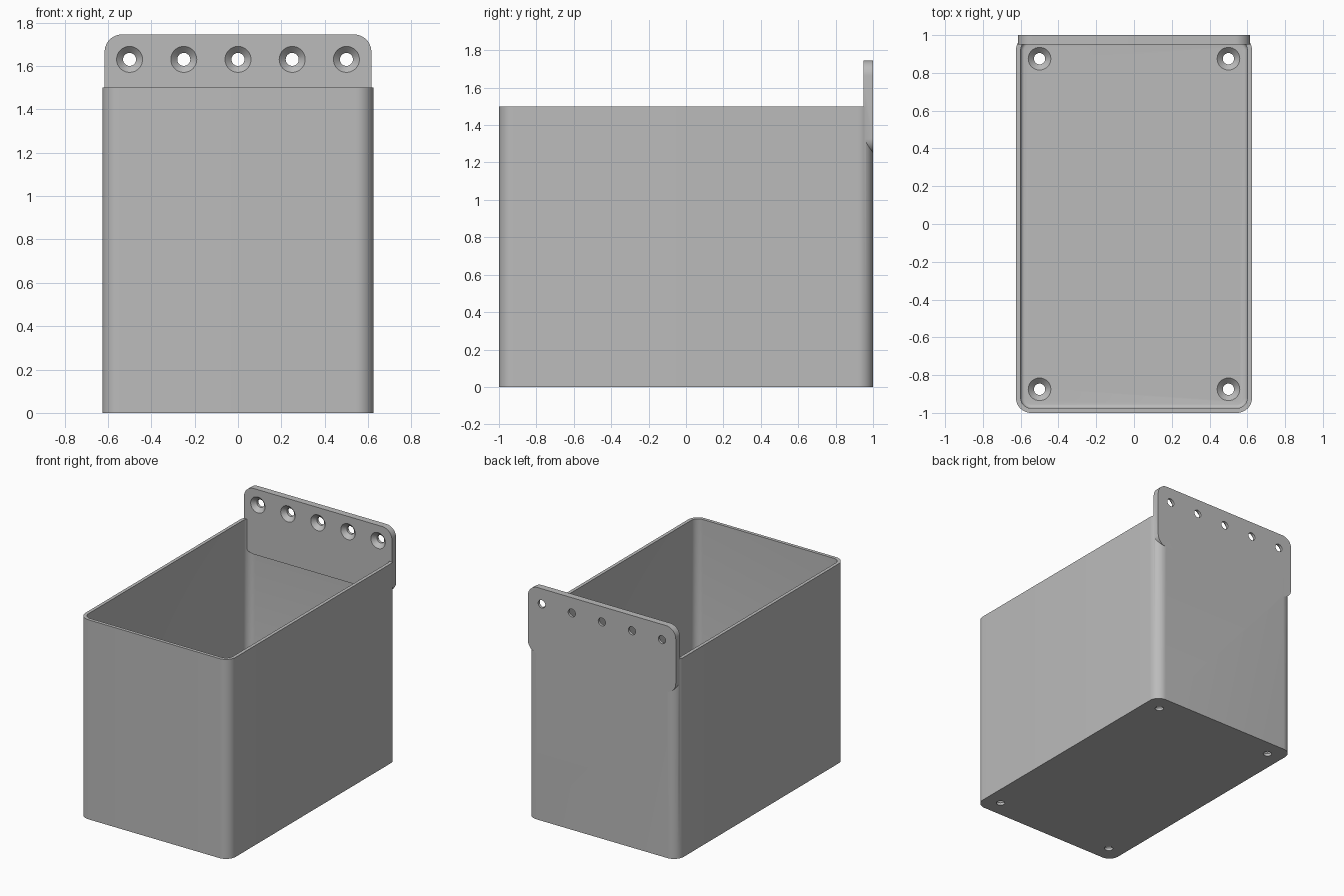
import bpy, bmesh, math

default = bpy.data.objects.get("Cube")
if default:
    bpy.data.objects.remove(default, do_unlink=True)

grey = bpy.data.materials.new("grey plastic")
grey.use_nodes = True
colour = (0.5, 0.5, 0.5, 1)
grey.diffuse_color = colour
grey.node_tree.nodes["Principled BSDF"].inputs["Base Color"].default_value = colour


def add_object(name, bm):
    bmesh.ops.recalc_face_normals(bm, faces=bm.faces)
    mesh = bpy.data.meshes.new(name)
    bm.to_mesh(mesh)
    bm.free()
    mesh.materials.append(grey)
    ob = bpy.data.objects.new(name, mesh)
    bpy.context.collection.objects.link(ob)
    return ob


def rounded_block(name, lo, hi, radius, axis, floor_fillet=0):
    """Block whose edges parallel to one axis are rounded."""
    bm = bmesh.new()
    bmesh.ops.create_cube(bm, size=1)
    for v in bm.verts:
        v.co = [lo[i] if v.co[i] < 0 else hi[i] for i in range(3)]
    edges = [e for e in bm.edges
             if abs((e.verts[0].co - e.verts[1].co)[axis]) > 1e-4]
    bmesh.ops.bevel(bm, geom=edges, offset=radius, segments=12,
                    profile=0.5, affect='EDGES')
    if floor_fillet:
        rim = [e for e in bm.edges
               if all(abs(v.co.z - lo[2]) < 1e-4 for v in e.verts)]
        bmesh.ops.bevel(bm, geom=rim, offset=floor_fillet, segments=4,
                        profile=0.5, affect='EDGES')
    return add_object(name, bm)


def screw_cutter(name, location, tilt):
    """Countersunk hole revolved about its axis, head end at +z."""
    profile = [(0.03, -0.08), (0.03, 0.02), (0.06, 0.05), (0.06, 0.07)]
    n = 32
    bm = bmesh.new()
    rings = [[bm.verts.new((r * math.cos(i * math.tau / n),
                            r * math.sin(i * math.tau / n), z))
              for i in range(n)] for r, z in profile]
    for a, b in zip(rings, rings[1:]):
        for i in range(n):
            j = (i + 1) % n
            bm.faces.new((a[i], a[j], b[j], b[i]))
    bm.faces.new(rings[0])
    bm.faces.new(rings[-1])
    ob = add_object(name, bm)
    ob.location = location
    ob.rotation_euler.x = tilt
    return ob


def combine(target, tool, operation):
    mod = target.modifiers.new("combine", 'BOOLEAN')
    mod.object = tool
    mod.operation = operation
    mod.solver = 'EXACT'
    bpy.context.view_layer.update()
    bpy.ops.object.select_all(action='DESELECT')
    bpy.context.view_layer.objects.active = target
    target.select_set(True)
    bpy.ops.object.modifier_apply(modifier=mod.name)
    bpy.data.objects.remove(tool, do_unlink=True)


# Open bin with thin walls and a thicker floor
bin_body = rounded_block("bin", (-0.625, -1, 0), (0.625, 1, 1.5), 0.08, 2)
cavity = rounded_block("cavity", (-0.6, -0.975, 0.05), (0.6, 0.975, 1.7),
                       0.055, 2, floor_fillet=0.02)
combine(bin_body, cavity, 'DIFFERENCE')

# Mounting plate standing above the back wall
plate = rounded_block("mounting_plate", (-0.615, 0.95, 1.25),
                      (0.615, 1, 1.745), 0.08, 1)
combine(bin_body, plate, 'UNION')

# Countersunk screw holes in the plate and the floor
for i in range(-2, 3):
    combine(bin_body, screw_cutter("plate_hole", (i * 0.25, 1, 1.63),
                                   math.pi / 2), 'DIFFERENCE')
for x in (-0.5, 0.5):
    for y in (-0.875, 0.875):
        combine(bin_body, screw_cutter("floor_hole", (x, y, 0), 0), 'DIFFERENCE')

bpy.ops.object.shade_smooth_by_angle(angle=math.radians(30))
